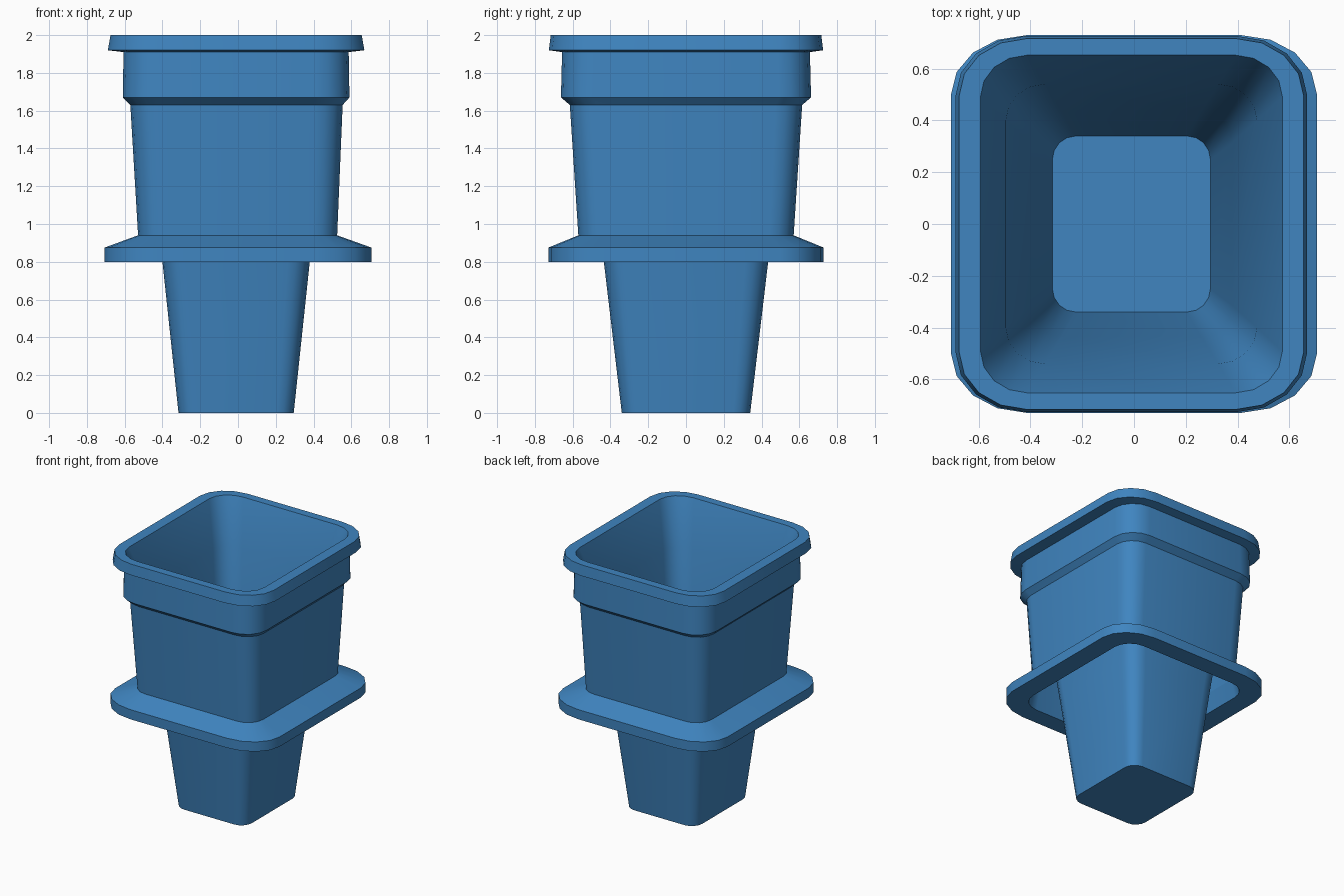
import bpy, bmesh, math

if "Cube" in bpy.data.objects:
    bpy.data.objects.remove(bpy.data.objects["Cube"])

blue = bpy.data.materials.new("pot blue")
blue.diffuse_color = (0.05, 0.235, 0.53, 1)
blue.use_nodes = True
blue.node_tree.nodes["Principled BSDF"].inputs["Base Color"].default_value = blue.diffuse_color


def ring(bm, z, cx, hx, hy, rx, ry, seg=4):
    """Rounded rectangle of vertices at height z."""
    verts = []
    for i, (sx, sy) in enumerate([(1, 1), (-1, 1), (-1, -1), (1, -1)]):
        for k in range(seg + 1):
            a = math.pi / 2 * (i + k / seg)
            verts.append(bm.verts.new((cx + sx * (hx - rx) + rx * math.cos(a),
                                       sy * (hy - ry) + ry * math.sin(a), z)))
    return verts


def loft(name, profile, floor=False):
    """Skin a stack of rounded rectangles into one sheet."""
    bm = bmesh.new()
    rings = [ring(bm, *p) for p in profile]
    for a, b in zip(rings, rings[1:]):
        n = len(a)
        for i in range(n):
            j = (i + 1) % n
            bm.faces.new((a[i], a[j], b[j], b[i]))
    if floor:
        bm.faces.new(rings[0][::-1])
    me = bpy.data.meshes.new(name)
    bm.to_mesh(me)
    bm.free()
    me.materials.append(blue)
    ob = bpy.data.objects.new(name, me)
    bpy.context.collection.objects.link(ob)
    bpy.context.view_layer.objects.active = ob
    ob.select_set(True)
    bpy.ops.object.shade_smooth_by_angle(angle=math.radians(30))
    ob.select_set(False)


# profile rows: z, centre x, half width x, half width y, corner radii
# tapered inner pot, open at the top
loft("inner_pot", [
    (0.00, -0.01, 0.305, 0.34, 0.09, 0.09),
    (0.80, -0.01, 0.390, 0.435, 0.12, 0.12),
    (1.67, -0.01, 0.485, 0.540, 0.15, 0.14),
    (2.00, -0.01, 0.583, 0.652, 0.18, 0.16),
], floor=True)

# outer sleeve with base flange, stepped collar and top rim
loft("outer_sleeve", [
    (0.94, -0.002, 0.527, 0.570, 0.13, 0.13),
    (0.80, 0.0, 0.555, 0.590, 0.15, 0.14),
    (0.80, 0.0, 0.707, 0.729, 0.29, 0.23),
    (0.875, 0.0, 0.707, 0.729, 0.29, 0.23),
    (0.94, -0.002, 0.527, 0.570, 0.13, 0.13),
    (1.63, -0.008, 0.562, 0.615, 0.15, 0.14),
    (1.67, -0.01, 0.600, 0.662, 0.18, 0.17),
    (1.91, -0.01, 0.596, 0.656, 0.18, 0.17),
    (1.92, -0.01, 0.679, 0.726, 0.27, 0.23),
    (2.00, -0.01, 0.665, 0.716, 0.26, 0.22),
    (2.00, -0.01, 0.583, 0.652, 0.18, 0.16),
])
